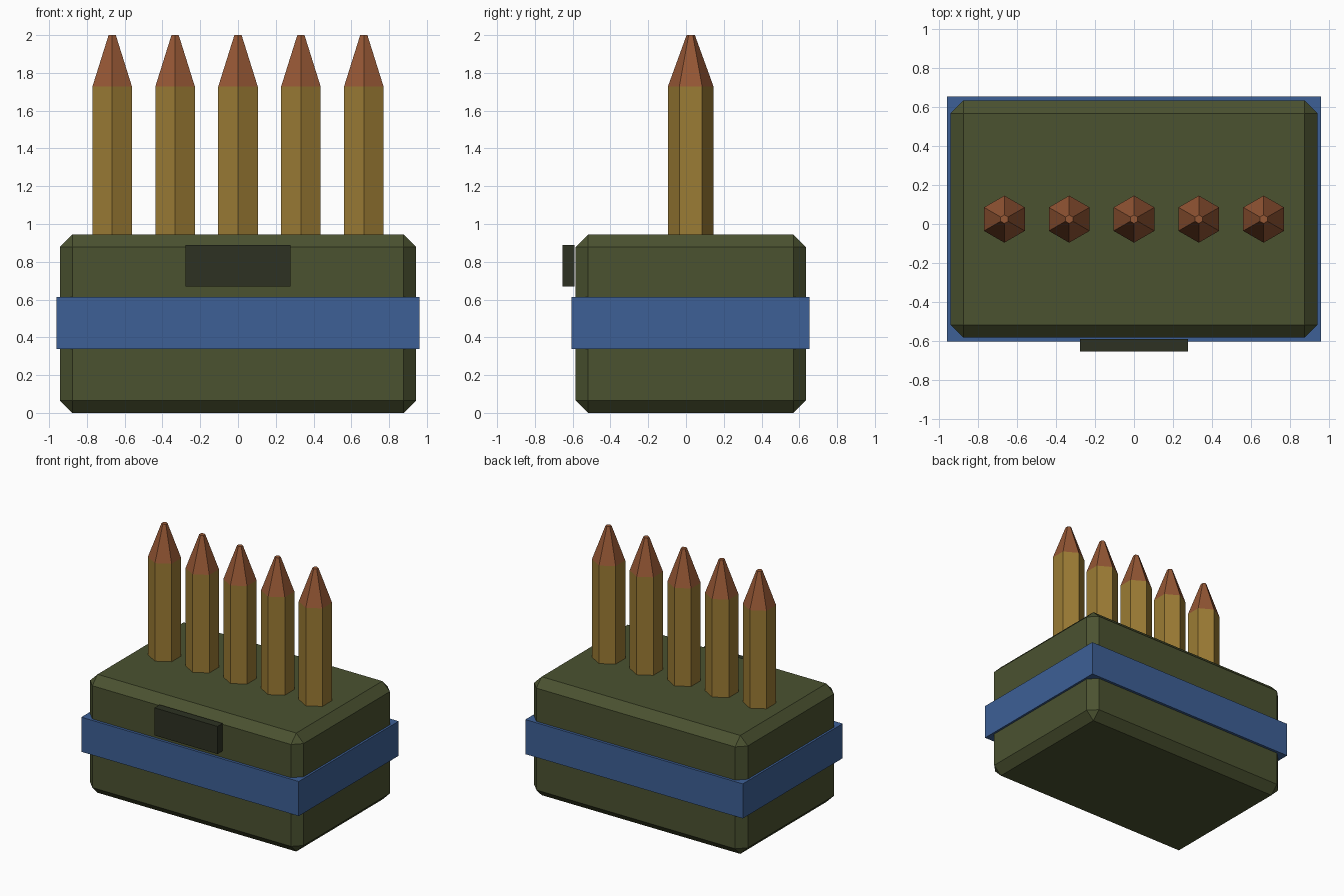
import bpy
from math import radians

if "Cube" in bpy.data.objects:
    bpy.data.objects.remove(bpy.data.objects["Cube"])


def material(name, rgb):
    m = bpy.data.materials.new(name)
    m.diffuse_color = (*rgb, 1)
    m.use_nodes = True
    m.node_tree.nodes["Principled BSDF"].inputs["Base Color"].default_value = m.diffuse_color
    return m


OLIVE = material("olive", (0.07, 0.085, 0.03))
BLUE = material("blue", (0.047, 0.117, 0.305))
DARK = material("dark_olive", (0.026, 0.031, 0.016))
BRASS = material("brass", (0.33, 0.20, 0.035))
COPPER = material("copper", (0.30, 0.095, 0.035))
CENTRE_Y = 0.025


def box(name, lo, hi, mat, bevel=0):
    centre = [(a + b) / 2 for a, b in zip(lo, hi)]
    bpy.ops.mesh.primitive_cube_add(size=1, location=centre)
    ob = bpy.context.object
    ob.name = name
    ob.scale = [b - a for a, b in zip(lo, hi)]
    bpy.ops.object.transform_apply(location=False, rotation=False, scale=True)
    ob.data.materials.append(mat)
    if bevel:
        mod = ob.modifiers.new("chamfer", 'BEVEL')
        mod.width = bevel
        mod.segments = 1
    return ob


def hex_cone(name, x, z0, z1, r0, r1, mat):
    # six-sided, with corners pointing along y
    bpy.ops.mesh.primitive_cone_add(
        vertices=6, radius1=r0, radius2=r1, depth=z1 - z0,
        location=(x, CENTRE_Y, (z0 + z1) / 2))
    ob = bpy.context.object
    ob.name = name
    ob.data.materials.append(mat)
    return ob


# Chamfered case, wrap-around band and front latch
box("case", (-0.943, -0.584, 0), (0.943, 0.634, 0.945), OLIVE, 0.066)
box("band", (-0.96, -0.605, 0.338), (0.96, 0.655, 0.614), BLUE)
box("latch", (-0.278, -0.655, 0.67), (0.278, -0.59, 0.89), DARK)

# Row of five cartridges
for i in range(5):
    x = (i - 2) * 0.333
    hex_cone(f"cartridge_casing_{i + 1}", x, 0.93, 1.727, 0.121, 0.121, BRASS)
    hex_cone(f"cartridge_tip_{i + 1}", x, 1.727, 2.0, 0.121, 0.022, COPPER)
